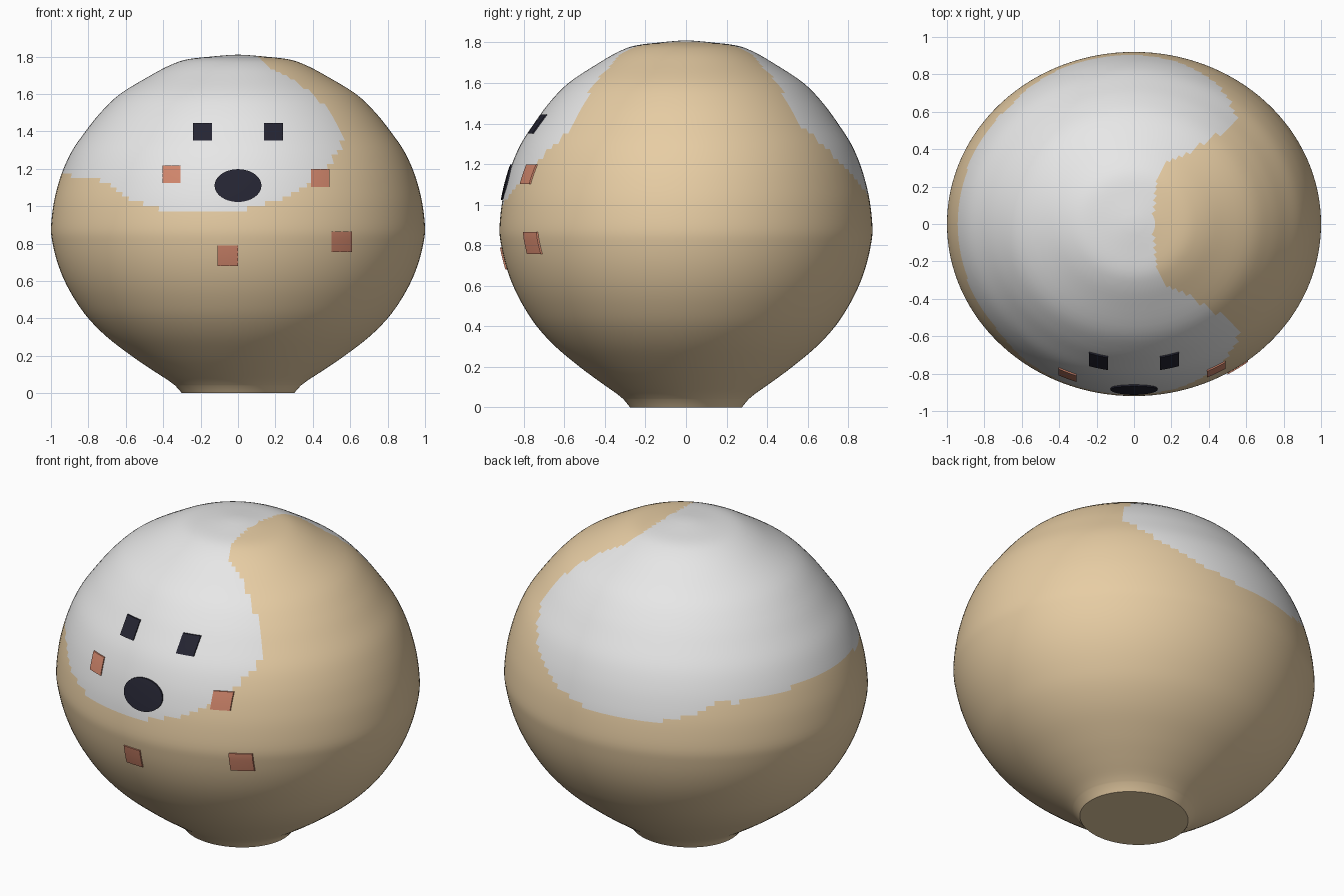
import bpy, bmesh, math

if "Cube" in bpy.data.objects:
    bpy.data.objects.remove(bpy.data.objects["Cube"])

DEPTH = 0.92     # front-to-back squash of the round body
SEGS = 128


def material(name, rgb):
    m = bpy.data.materials.new(name)
    m.diffuse_color = (*rgb, 1)
    m.use_nodes = True
    m.node_tree.nodes["Principled BSDF"].inputs["Base Color"].default_value = m.diffuse_color
    return m


TAN = material("tan", (0.80, 0.61, 0.37))
WHITE = material("white", (0.80, 0.80, 0.80))
BLACK = material("near_black", (0.018, 0.018, 0.032))
BLUSH = material("blush", (0.64, 0.24, 0.15))


def lerp(table, t):
    """Piecewise linear lookup in a list of (key, value)."""
    if t <= table[0][0]:
        return table[0][1]
    for (a, va), (b, vb) in zip(table, table[1:]):
        if t <= b:
            return va + (vb - va) * (t - a) / (b - a)
    return table[-1][1]


def catmull(pts, steps):
    out = []
    for i in range(len(pts) - 1):
        p0, p1, p2, p3 = (pts[max(0, min(len(pts) - 1, i + k))] for k in (-1, 0, 1, 2))
        for s in range(steps):
            t = s / steps
            out.append(tuple(0.5 * (2 * b + (c - a) * t + (2 * a - 5 * b + 4 * c - d) * t * t
                                    + (3 * b - a - 3 * c + d) * t ** 3)
                             for a, b, c, d in zip(p0, p1, p2, p3)))
    return out + [pts[-1]]


# Body outline as (radius, height)
NECK = [(0.30, 0.0), (0.31, 0.012)]
BODY = [(0.335, 0.04), (0.375, 0.07), (0.46, 0.125), (0.57, 0.2), (0.70, 0.3), (0.80, 0.4),
        (0.872, 0.5), (0.927, 0.6), (0.966, 0.7), (0.991, 0.8), (1.0, 0.88), (0.988, 1.0),
        (0.966, 1.1), (0.933, 1.2), (0.885, 1.3), (0.815, 1.4), (0.735, 1.5), (0.63, 1.6),
        (0.465, 1.7), (0.36, 1.755), (0.27, 1.785), (0.14, 1.8), (0.05, 1.808)]
PROFILE = NECK + catmull(BODY, 4)
RADIUS = [(z, r) for r, z in PROFILE]

# White patch limits: right edge by |y|, lower edge by x
RIGHT_EDGE = [(0, 0.1), (0.24, 0.12), (0.33, 0.16), (0.37, 0.27), (0.44, 0.39),
              (0.5, 0.48), (0.56, 0.57), (0.64, 0.54), (0.72, 0.49)]
LOWER_EDGE = [(-0.9, 1.165), (-0.74, 1.14), (-0.58, 1.04), (-0.38, 0.97), (0, 0.97),
              (0.25, 1.04), (0.44, 1.15), (0.5, 1.25), (0.57, 1.35)]


def in_patch(c):
    low = lerp(LOWER_EDGE, c.x) + (0.05 if c.y > 0.2 and c.x > -0.7 else 0)
    return c.x < lerp(RIGHT_EDGE, abs(c.y)) and c.z > low


def finish(bm, name, mats):
    bmesh.ops.recalc_face_normals(bm, faces=bm.faces)
    me = bpy.data.meshes.new(name)
    bm.to_mesh(me)
    bm.free()
    for m in mats:
        me.materials.append(m)
    ob = bpy.data.objects.new(name, me)
    bpy.context.collection.objects.link(ob)
    bpy.ops.object.select_all(action='DESELECT')
    ob.select_set(True)
    bpy.context.view_layer.objects.active = ob
    bpy.ops.object.shade_smooth_by_angle(angle=math.radians(35))
    return ob


# Round body with the white patch chosen face by face
bm = bmesh.new()
rings = []
for r, z in PROFILE:
    rings.append([bm.verts.new((r * math.cos(a), DEPTH * r * math.sin(a), z))
                  for a in (2 * math.pi * i / SEGS for i in range(SEGS))])
for lo, hi in zip(rings, rings[1:]):
    for i in range(SEGS):
        j = (i + 1) % SEGS
        bm.faces.new((lo[i], lo[j], hi[j], hi[i]))
bm.faces.new(rings[0])
crown = bm.verts.new((0, 0, 1.81))
for i in range(SEGS):
    bm.faces.new((rings[-1][i], rings[-1][(i + 1) % SEGS], crown))
for f in bm.faces:
    f.material_index = int(in_patch(f.calc_center_median()))
finish(bm, "round_body", [TAN, WHITE])


def surface_y(x, z):
    return -DEPTH * math.sqrt(max(lerp(RADIUS, z) ** 2 - x * x, 0))


def plate(name, x, z, w, h, mat, oval=False, n=8):
    """Thin raised plate that follows the front of the body."""
    bm = bmesh.new()
    grid = []
    for i in range(n + 1):
        row = []
        for k in range(n + 1):
            u, v = 2 * i / n - 1, 2 * k / n - 1
            if oval:   # square grid mapped onto a disc
                u, v = u * math.sqrt(1 - v * v / 2), v * math.sqrt(1 - u * u / 2)
            px, pz = x + u * w / 2, z + v * h / 2
            row.append(bm.verts.new((px, surface_y(px, pz) - 0.008, pz)))
        grid.append(row)
    for i in range(n):
        for k in range(n):
            bm.faces.new((grid[i][k], grid[i + 1][k], grid[i + 1][k + 1], grid[i][k + 1]))
    # Rim that sinks back into the body
    rim = [e for e in bm.edges if e.is_boundary]
    new = bmesh.ops.extrude_edge_only(bm, edges=rim)["geom"]
    for v in new:
        if isinstance(v, bmesh.types.BMVert):
            v.co.y += 0.012
    finish(bm, name, [mat])


# Face details
for side, label in ((-1, "left"), (1, "right")):
    plate(label + "_eye", side * 0.19, 1.398, 0.10, 0.095, BLACK)
plate("nose", 0, 1.11, 0.25, 0.175, BLACK, oval=True, n=16)

# Blush spots
for i, (x, z, s) in enumerate([(-0.355, 1.17, 0.095), (0.44, 1.15, 0.098),
                               (-0.055, 0.735, 0.108), (0.555, 0.81, 0.108)]):
    plate("blush_spot_%d" % (i + 1), x, z, s, s, BLUSH)
